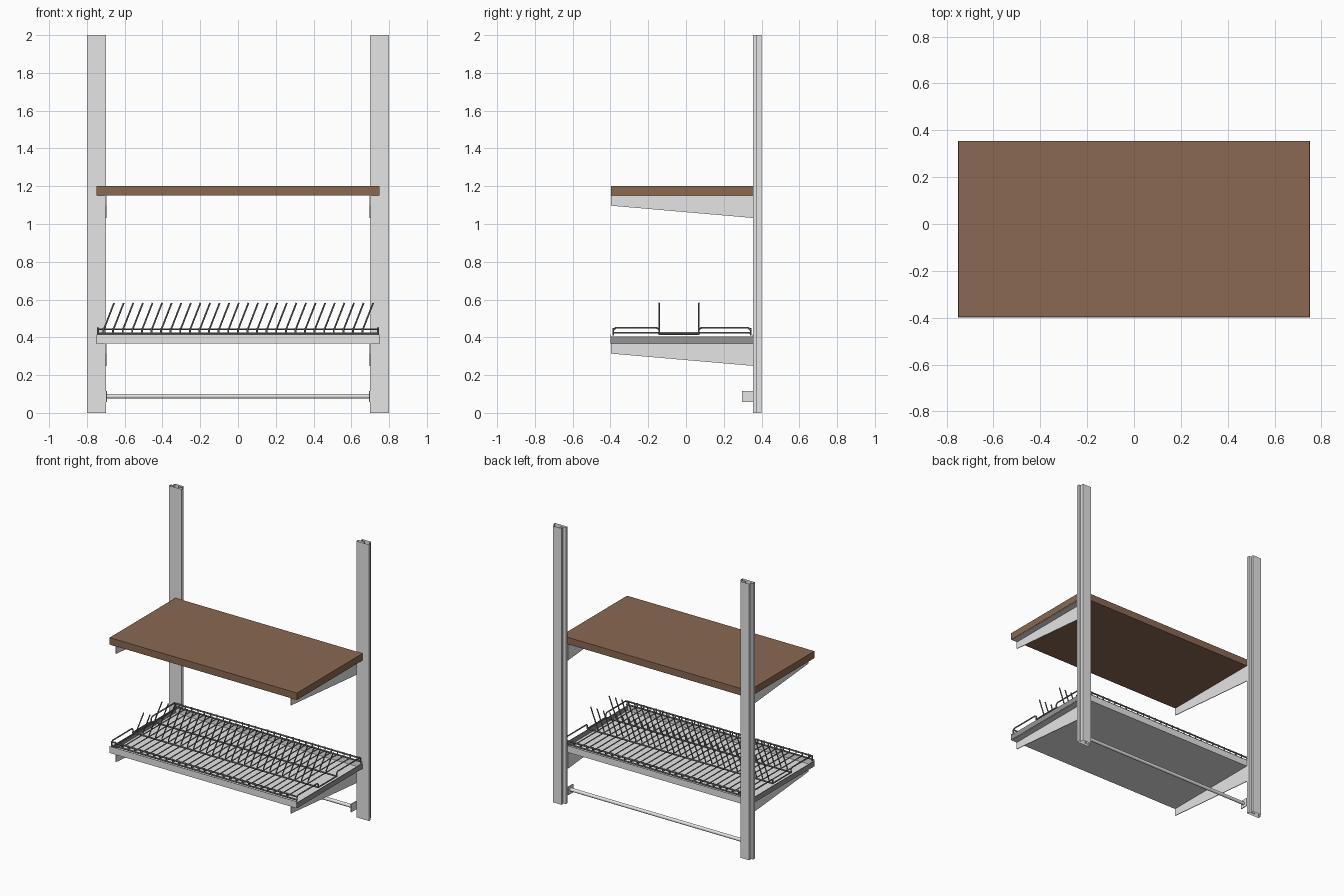
import bpy, bmesh, math

if "Cube" in bpy.data.objects:
    bpy.data.objects.remove(bpy.data.objects["Cube"])


def material(name, rgb):
    m = bpy.data.materials.new(name)
    m.diffuse_color = (*rgb, 1)
    m.use_nodes = True
    m.node_tree.nodes["Principled BSDF"].inputs["Base Color"].default_value = m.diffuse_color
    return m


STEEL = material("light_steel", (0.78, 0.78, 0.78))
CAP = material("end_cap_grey", (0.30, 0.30, 0.30))
WIRE = material("dark_wire", (0.22, 0.22, 0.22))
WOOD = material("brown_wood", (0.255, 0.138, 0.084))


def finish(name, bm, mat):
    bmesh.ops.recalc_face_normals(bm, faces=bm.faces)
    me = bpy.data.meshes.new(name)
    bm.to_mesh(me)
    bm.free()
    me.materials.append(mat)
    ob = bpy.data.objects.new(name, me)
    bpy.context.collection.objects.link(ob)
    return ob


def box(name, lo, hi, mat):
    bm = bmesh.new()
    bmesh.ops.create_cube(bm, size=1)
    for v in bm.verts:
        v.co = [(l + h) / 2 + c * (h - l) for c, l, h in zip(v.co, lo, hi)]
    return finish(name, bm, mat)


def prism(name, pts, lo, hi, place, mat, caps=True):
    """Extrude a 2D outline between lo and hi; place maps (a, b, t) to xyz."""
    bm = bmesh.new()
    rings = [[bm.verts.new(place(a, b, t)) for a, b in pts] for t in (lo, hi)]
    n = len(pts)
    for i in range(n):
        j = (i + 1) % n
        bm.faces.new((rings[0][i], rings[0][j], rings[1][j], rings[1][i]))
    if caps:
        for r in rings:
            bm.faces.new(r)
    return finish(name, bm, mat)


def wires(name, paths, radius, mat, res=1):
    """One object made of round wires following straight-segment paths."""
    cu = bpy.data.curves.new(name, 'CURVE')
    cu.dimensions = '3D'
    cu.bevel_depth = radius
    cu.bevel_resolution = res
    cu.use_fill_caps = True
    for path in paths:
        s = cu.splines.new('POLY')
        s.points.add(len(path) - 1)
        for p, co in zip(s.points, path):
            p.co = (*co, 1)
    cu.materials.append(mat)
    ob = bpy.data.objects.new(name, cu)
    bpy.context.collection.objects.link(ob)
    bpy.ops.object.select_all(action='DESELECT')
    ob.select_set(True)
    bpy.context.view_layer.objects.active = ob
    bpy.ops.object.convert(target='MESH')
    bpy.ops.object.shade_smooth_by_angle(angle=math.radians(50))


F, B = -0.397, 0.355        # front and back of the shelves
TRAY = 0.367                # underside of the tray

# Slotted hollow posts (narrower at the back), brackets and rod plates
profile = [(0.70, 0.355), (0.80, 0.355), (0.80, 0.375), (0.785, 0.375),
           (0.785, 0.40), (0.715, 0.40), (0.715, 0.384), (0.745, 0.384),
           (0.745, 0.375), (0.70, 0.375)]
for side, s in (("left", -1), ("right", 1)):
    prism(side + "_post", profile, 0, 2, lambda a, b, t: (s * a, b, t), STEEL, caps=False)
    for level, top in (("upper", 1.15), ("lower", TRAY)):
        web = [(F, top), (B, top), (B, top - 0.118), (F, top - 0.053)]
        prism(f"{side}_{level}_bracket", web, 0.697, 0.702,
              lambda a, b, t: (s * t, a, b), STEEL)
        x = sorted((s * 0.70, s * 0.747))
        box(f"{side}_{level}_bracket_flange", (x[0], F + 0.003, top - 0.003),
            (x[1], B, top), STEEL)
    x = sorted((s * 0.694, s * 0.70))
    box(side + "_rod_plate", (x[0], 0.297, 0.058), (x[1], B, 0.117), STEEL)

# Wooden shelf
box("wooden_shelf", (-0.75, F, 1.15), (0.75, B, 1.20), WOOD)

# Hanging rod
wires("hanging_rod", [[(-0.697, 0.325, 0.088), (0.697, 0.325, 0.088)]], 0.0125, STEEL, 3)

# Drip tray: floor, long walls, darker end walls
TF = -0.40
box("tray_floor", (-0.749, TF, TRAY), (0.749, B, TRAY + 0.004), STEEL)
box("tray_front_wall", (-0.75, TF, TRAY), (0.75, TF + 0.004, 0.415), STEEL)
box("tray_back_wall", (-0.75, B - 0.004, TRAY), (0.75, B, 0.415), STEEL)
for side, s in (("left", -1), ("right", 1)):
    x = sorted((s * 0.746, s * 0.751))
    box(side + "_tray_end", (x[0], TF + 0.001, TRAY), (x[1], B - 0.001, 0.405), CAP)

# Plate rack: long rails, cross wires, leaning prongs and raised end loops
RF, RB, P1, P2 = -0.385, 0.342, -0.142, 0.068
rails = [[(-0.745, y, z), (0.745, y, z)]
         for y, z in ((RF, 0.443), (RB, 0.443), (RF, 0.42), (RB, 0.42),
                      (P1, 0.418), (P2, 0.418))]
wires("rack_rails", rails, 0.0055, WIRE)

stations = [-0.712 + i * 0.0508 for i in range(28)]
cross = [[(x, RF, 0.45), (x, RF, 0.424), (x, RB, 0.424), (x, RB, 0.45)] for x in stations]
wires("rack_cross_wires", cross, 0.005, WIRE)

prongs = [[(x, y, 0.418), (x, y, 0.438), (x + 0.056, y, 0.582)]
          for x in stations for y in (P1, P2)]
wires("rack_prongs", prongs, 0.0045, WIRE)

loops = []
for x in (-0.742, 0.742):
    for a, b in ((RF, P1), (RB, P2)):
        d = 0.012 if b > a else -0.012
        loops.append([(x, a, 0.41), (x, a, 0.438), (x, a + d, 0.45),
                      (x, b - d, 0.45), (x, b, 0.44), (x, b, 0.418)])
    loops.append([(x, P1, 0.418), (x, P2, 0.418)])
wires("rack_end_loops", loops, 0.005, WIRE)
